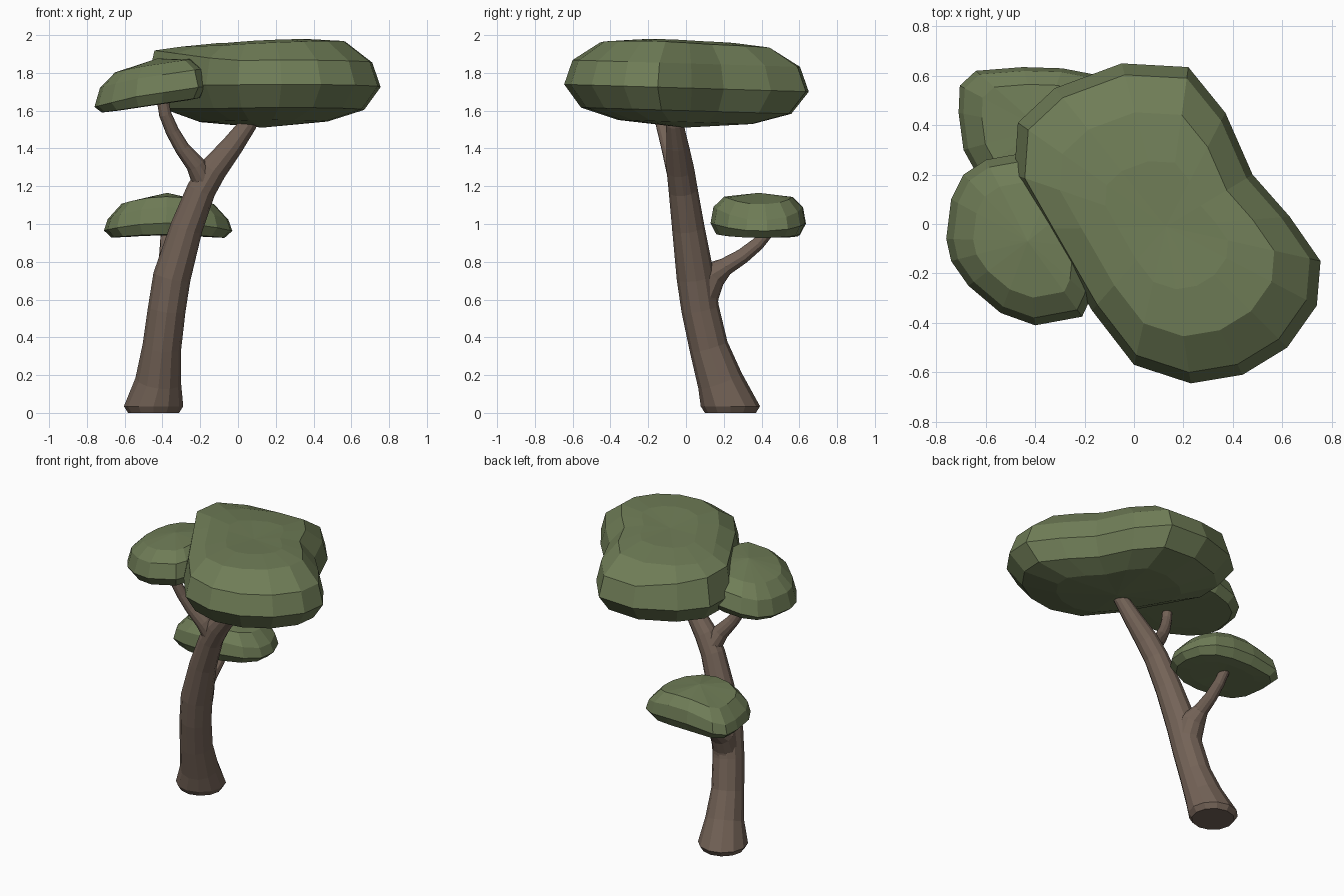
import bpy, bmesh, math
from mathutils import Vector


def material(name, rgb):
    m = bpy.data.materials.new(name)
    m.diffuse_color = (*rgb, 1)
    return m


BARK = material("bark", (0.175, 0.125, 0.096))
LEAF = material("leaf", (0.16, 0.205, 0.095))


def finish(bm, name, mat):
    bmesh.ops.recalc_face_normals(bm, faces=bm.faces[:])
    me = bpy.data.meshes.new(name)
    bm.to_mesh(me)
    bm.free()
    me.materials.append(mat)
    ob = bpy.data.objects.new(name, me)
    bpy.context.collection.objects.link(ob)
    return ob


def bridge(bm, rings):
    n = len(rings[0])
    for a, b in zip(rings, rings[1:]):
        for i in range(n):
            j = (i + 1) % n
            bm.faces.new((a[i], a[j], b[j], b[i]))


def tube(name, path, sides=12, flat_start=False):
    """Tapered limb through (x, y, z, radius) stations."""
    bm = bmesh.new()
    pts = [Vector(p[:3]) for p in path]
    rings = []
    for k, p in enumerate(pts):
        t = (pts[min(k + 1, len(pts) - 1)] - pts[max(k - 1, 0)]).normalized()
        if flat_start and k < 2:
            t = Vector((0, 0, 1))
        u = (Vector((1, 0, 0)) - t * t.x).normalized()
        v = t.cross(u)
        r = path[k][3]
        rings.append([bm.verts.new(p + r * (u * math.cos(a) + v * math.sin(a)))
                      for a in (2 * math.pi * i / sides for i in range(sides))])
    bridge(bm, rings)
    bm.faces.new(rings[0])
    bm.faces.new(rings[-1])
    return finish(bm, name, BARK)


def clump(name, outline, centre, levels, bottom, top, warp):
    """Leaf pad: plan outline scaled at each (z, scale) level, closed by poles."""
    bm = bmesh.new()
    cx, cy = centre

    def vert(x, y, z):
        return bm.verts.new((x, y, z + warp(x, y, z)))

    rings = [[vert(cx + (x - cx) * s, cy + (y - cy) * s, z) for x, y in outline]
             for z, s in levels]
    bridge(bm, rings)
    n = len(outline)
    for ring, z in ((rings[0], bottom), (rings[-1], top)):
        pole = vert(cx, cy, z)
        for i in range(n):
            bm.faces.new((ring[i], ring[(i + 1) % n], pole))
    return finish(bm, name, LEAF)


# Trunk and its main right-hand limb
tube("trunk", [(-0.447, 0.235, 0.0, 0.135), (-0.447, 0.235, 0.035, 0.157),
               (-0.422, 0.18, 0.17, 0.122), (-0.403, 0.12, 0.35, 0.103),
               (-0.377, 0.075, 0.55, 0.1), (-0.35, 0.05, 0.72, 0.1),
               (-0.273, 0.012, 0.98, 0.086), (-0.195, -0.015, 1.18, 0.077),
               (-0.13, -0.03, 1.29, 0.073), (-0.025, -0.045, 1.42, 0.058),
               (0.055, -0.06, 1.53, 0.046), (0.085, -0.065, 1.6, 0.042)],
     flat_start=True)

# Side branches, thickened where they leave the trunk
tube("upper_left_branch", [(-0.205, -0.012, 1.12, 0.06), (-0.185, -0.028, 1.24, 0.066),
                           (-0.225, -0.06, 1.315, 0.052), (-0.295, -0.09, 1.4, 0.04),
                           (-0.347, -0.115, 1.49, 0.036), (-0.385, -0.14, 1.58, 0.033),
                           (-0.405, -0.155, 1.69, 0.03)], 12)
tube("lower_branch", [(-0.372, 0.085, 0.46, 0.075), (-0.368, 0.085, 0.62, 0.088),
                      (-0.37, 0.135, 0.73, 0.08), (-0.374, 0.21, 0.775, 0.047),
                      (-0.378, 0.3, 0.83, 0.04), (-0.378, 0.38, 0.895, 0.035),
                      (-0.378, 0.44, 0.965, 0.031)], 12)

# Large crown: bulges at the front right, flat and high at the back left
def large_warp(x, y, z):
    if z < 1.8:
        return 0.06 * max(0, -x - 0.1) - 0.03 * y
    back_left = max(0, -x - 0.05)
    return (0.04 * (x - 0.13) * (z > 1.9) - 0.03 * y
            + back_left * (0.19 if z < 1.9 else 0.06))


clump("large_crown",
      [(-0.47, 0.41), (-0.32, 0.55), (-0.05, 0.65), (0.22, 0.635), (0.37, 0.45),
       (0.48, 0.2), (0.63, 0.03), (0.755, -0.15), (0.74, -0.33), (0.62, -0.5),
       (0.44, -0.61), (0.23, -0.645), (0.0, -0.57), (-0.17, -0.35),
       (-0.36, -0.02), (-0.485, 0.2)],
      (0.13, -0.01),
      [(1.54, 0.55), (1.60, 0.86), (1.72, 1.0), (1.85, 0.93), (1.945, 0.7), (1.965, 0.4)],
      1.51, 1.955, large_warp)

# Left crown, sloping down to the left
clump("left_crown",
      [(-0.76, -0.06), (-0.74, 0.1), (-0.69, 0.2), (-0.6, 0.26), (-0.46, 0.285),
       (-0.28, 0.26), (-0.17, 0.14), (-0.155, -0.1), (-0.175, -0.3), (-0.21, -0.375),
       (-0.4, -0.41), (-0.54, -0.36), (-0.67, -0.25), (-0.74, -0.15)],
      (-0.43, -0.07),
      [(1.635, 0.6), (1.638, 0.88), (1.695, 1.0), (1.79, 0.91), (1.85, 0.67)],
      1.635, 1.88,
      lambda x, y, z: 0.15 * (x + 0.4)
      - (0 if z < 1.65 else 0.1) * max(0, -0.55 - x))

# Low back crown, an arched bean
clump("low_crown",
      [(-0.71, 0.45), (-0.69, 0.3), (-0.64, 0.21), (-0.52, 0.15), (-0.38, 0.13),
       (-0.24, 0.15), (-0.11, 0.22), (-0.04, 0.32), (-0.03, 0.43), (-0.07, 0.54),
       (-0.16, 0.605), (-0.29, 0.63), (-0.45, 0.635), (-0.64, 0.62), (-0.705, 0.56)],
      (-0.375, 0.385),
      [(0.94, 0.6), (0.945, 0.88), (1.005, 1.0), (1.09, 0.94), (1.145, 0.72)],
      0.945, 1.165,
      lambda x, y, z: -(0.2 if z < 1 else 0.35 if z < 1.05 else 0.65) * (x + 0.375) ** 2)
